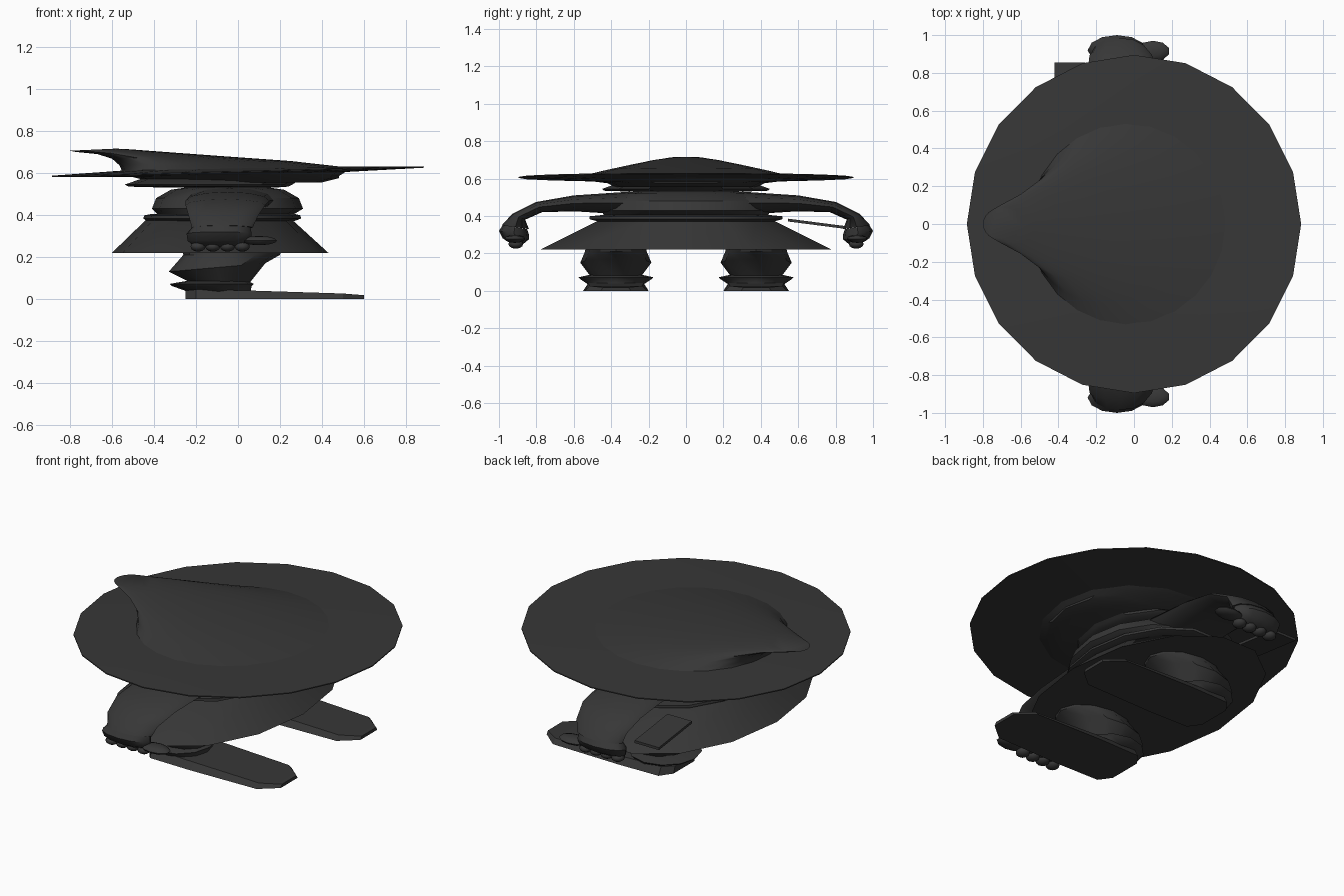
import bpy, bmesh
from math import sin, cos, pi, radians
from mathutils import Vector

old = bpy.data.objects.get("Cube")
if old:
    bpy.data.objects.remove(old, do_unlink=True)

mat = bpy.data.materials.new("dark_grey")
mat.use_nodes = True
GREY = (0.038, 0.038, 0.038, 1)
mat.diffuse_color = GREY
mat.node_tree.nodes["Principled BSDF"].inputs["Base Color"].default_value = GREY


def finish(name, bm, angle=35):
    bmesh.ops.recalc_face_normals(bm, faces=bm.faces)
    me = bpy.data.meshes.new(name)
    bm.to_mesh(me)
    bm.free()
    ob = bpy.data.objects.new(name, me)
    bpy.context.collection.objects.link(ob)
    me.materials.append(mat)
    bpy.ops.object.select_all(action='DESELECT')
    ob.select_set(True)
    bpy.context.view_layer.objects.active = ob
    bpy.ops.object.shade_smooth_by_angle(angle=radians(angle))
    return ob


def loft(name, rings, n=16, angle=35):
    """Skin rings given as (centre, first half axis, second half axis)."""
    bm = bmesh.new()
    loops = []
    for c, u, v in rings:
        c, u, v = Vector(c), Vector(u), Vector(v)
        loops.append([bm.verts.new(c + u * cos(2 * pi * i / n) + v * sin(2 * pi * i / n))
                      for i in range(n)])
    for a, b in zip(loops, loops[1:]):
        for i in range(n):
            j = (i + 1) % n
            bm.faces.new((a[i], a[j], b[j], b[i]))
    bm.faces.new(loops[0])
    bm.faces.new(loops[-1])
    return finish(name, bm, angle)


def flat(z, cx, rx, ry, cy=0, tilt=0):
    """Horizontal ring, tilted by a rise along x."""
    return ((cx, cy, z), (rx, 0, tilt), (0, ry, 0))


def blob(name, loc, size):
    bm = bmesh.new()
    bmesh.ops.create_uvsphere(bm, u_segments=10, v_segments=6, radius=1)
    for v in bm.verts:
        v.co = Vector(loc) + Vector(a * b for a, b in zip(v.co, size))
    return finish(name, bm, 60)


# Wide hat brim
loft("hat_brim", [flat(.592, 0, .5, .5, tilt=.012),
                  flat(.603, 0, .885, .895, tilt=.022),
                  flat(.609, 0, .885, .895, tilt=.022),
                  flat(.623, 0, .5, .5, tilt=.008)], 20)

# Crown leaning back to a blunt tip
crown = [(-.55, .49, .545, .605, .63), (-.565, .25, .42, .637, .657),
         (-.6, -.1, .29, .668, .682), (-.67, -.4, .18, .69, .704),
         (-.77, -.52, .115, .7, .713), (-.8, -.58, .09, .706, .716)]
loft("hat_crown", [flat((z0 + z1) / 2, (x0 + x1) / 2, (x1 - x0) / 2, w, tilt=(z1 - z0) / 2)
                   for x0, x1, w, z0, z1 in crown], 24, 50)

# Underside of the hat and the hair below it
loft("hat_band", [flat(.605, -.03, .55, .55, tilt=.005), flat(.585, -.02, .5, .5),
                  flat(.575, 0, .48, .42), flat(.555, 0, .4, .38)], 16)
loft("hair", [flat(.572, -.08, .38, .38), flat(.545, -.14, .4, .46),
              flat(.535, -.14, .38, .45), flat(.53, -.08, .25, .3)], 14)
loft("neck", [flat(.5, -.05, .2, .22), flat(.56, -.05, .2, .22)], 12)

# Robe
loft("skirt", [flat(.22, -.085, .515, .8), flat(.375, -.09, .35, .48)], 14)
loft("belt", [flat(.37, -.085, .35, .48), flat(.383, -.075, .375, .53),
              flat(.398, -.075, .372, .53), flat(.405, -.07, .34, .46)], 14)
loft("torso", [flat(.4, -.06, .32, .45), flat(.43, -.05, .36, .46),
               flat(.48, -.05, .34, .43), flat(.52, -.05, .27, .36),
               flat(.535, -.05, .17, .25)], 14)

# Sleeve sections: upper y, z, lower y, z, centre x, half width
SLEEVE = [(.3, .53, .36, .41, -.04, .21), (.6, .51, .6, .425, -.05, .2),
          (.8, .475, .77, .42, -.06, .19), (.93, .41, .86, .38, -.07, .165),
          (.985, .35, .84, .33, -.075, .145)]
HAND = [(.98, .35, .85, .33, -.08, .14), (1.0, .32, .84, .3, -.09, .155),
        (.98, .28, .84, .275, -.09, .15), (.93, .25, .87, .25, -.09, .12)]


def limb(name, sections, s):
    rings = []
    for y0, z0, y1, z1, cx, w in sections:
        rings.append(((cx, s * (y0 + y1) / 2, (z0 + z1) / 2), (w, 0, 0),
                      (0, s * (y0 - y1) / 2, (z0 - z1) / 2)))
    loft(name, rings, 12, 45)


def sole(name, s):
    """Long flat shoe lofted along x: x, half width, height."""
    bm = bmesh.new()
    prev = None
    for x, w, h in [(-.25, .1, .04), (-.2, .17, .045), (.06, .175, .04),
                    (.5, .165, .026), (.6, .08, .018)]:
        row = [bm.verts.new((x, s * .375 + a * w, z))
               for a, z in ((-1, 0), (1, 0), (.85, h), (-.85, h))]
        if prev:
            for i in range(4):
                j = (i + 1) % 4
                bm.faces.new((prev[i], prev[j], row[j], row[i]))
        else:
            bm.faces.new(row)
        prev = row
    bm.faces.new(prev)
    finish(name, bm, 25)


for side, s in (("left", 1), ("right", -1)):
    # Arm, hand and fingers
    limb(side + "_sleeve", SLEEVE, s)
    limb(side + "_hand", HAND, s)
    for k in range(4):
        blob(f"{side}_finger_{k + 1}", (-.19 + .07 * k, s * .91, .25), (.038, .04, .025))
    blob(side + "_thumb", (.1, s * .915, .278), (.09, .055, .022))
    # Trouser leg, cuff and shoe
    y = s * .375
    loft(side + "_trouser", [flat(.24, -.03, .24, .16, y), flat(.21, -.03, .23, .165, y),
                             flat(.15, -.1, .23, .19, y, .02), flat(.07, -.08, .13, .13, y)], 12)
    loft(side + "_cuff", [flat(.09, -.09, .13, .12, y), flat(.072, -.125, .2, .2, y),
                          flat(.062, -.125, .19, .19, y), flat(.035, -.09, .15, .15, y)], 12)
    sole(side + "_shoe", s)

# Flat pouch hanging at one side
bm = bmesh.new()
bmesh.ops.create_cube(bm, size=1)
for v in bm.verts:
    v.co = Vector((-.34 + v.co.x * .16, .7 + v.co.y * .31,
                   .358 - v.co.y * .04 + v.co.z * .015))
finish("side_pouch", bm)
